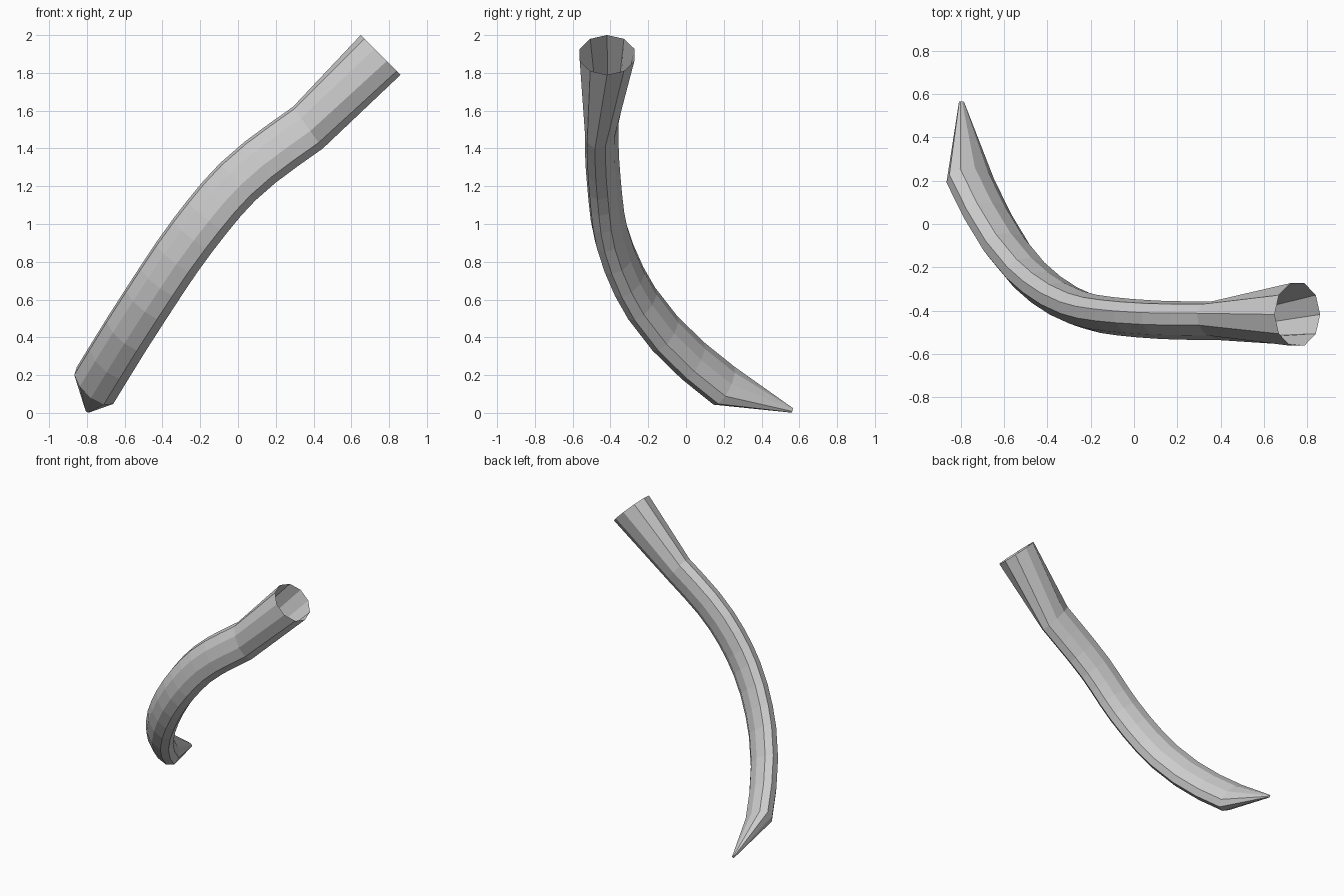
import bpy, bmesh, math
from mathutils import Vector

if "Cube" in bpy.data.objects:
    bpy.data.objects.remove(bpy.data.objects["Cube"])

SIDES = 10
STEPS = 3   # rings per path span

# Centre line of the curved body
path = [Vector(p) for p in [
    (0.37, -0.447, 1.51), (0.0, -0.435, 1.225), (-0.24, -0.395, 0.94),
    (-0.485, -0.235, 0.58), (-0.757, 0.2, 0.145)]]
start_dir = Vector((-0.81, 0.0, -0.58)).normalized()
end_dir = Vector((-0.345, 0.755, -0.56)).normalized()
dirs = [start_dir]
for a, b, c in zip(path, path[1:], path[2:]):
    d1, d2 = b - a, c - b
    dirs.append((d1 / d1.length ** 2 + d2 / d2.length ** 2).normalized())
dirs.append(end_dir)


def hermite(p0, t0, p1, t1, u):
    """Point and direction on a smooth span."""
    k = (p1 - p0).length
    pos = (p0 * (2*u**3 - 3*u**2 + 1) + t0 * k * (u**3 - 2*u**2 + u)
           + p1 * (3*u**2 - 2*u**3) + t1 * k * (u**3 - u**2))
    tan = (p0 * (6*u**2 - 6*u) + t0 * k * (3*u**2 - 4*u + 1)
           + p1 * (6*u - 6*u**2) + t1 * k * (3*u**2 - 2*u))
    return pos, tan.normalized()


def ring(bm, centre, tangent, wide_axis, wide, thin):
    """Elliptical ring of vertices across the path."""
    m = (wide_axis - tangent * wide_axis.dot(tangent)).normalized()
    n = tangent.cross(m)
    angles = [2 * math.pi * i / SIDES for i in range(SIDES)]
    return [bm.verts.new(centre + m * wide * math.cos(a) + n * thin * math.sin(a))
            for a in angles]


bm = bmesh.new()
wide_axis = Vector((0.70, -0.24, -0.66))

# Open round mouth
rings = [ring(bm, Vector((0.755, -0.418, 1.895)), Vector((-0.707, 0, -0.707)),
              Vector((0.7, 0, -0.7)), 0.149, 0.152)]

# Flattened curved body
spans = len(path) - 1
for s in range(spans):
    for i in range(STEPS + (s == spans - 1)):
        pos, tan = hermite(path[s], dirs[s], path[s + 1], dirs[s + 1], i / STEPS)
        rings.append(ring(bm, pos, tan, wide_axis, 0.14, 0.085))

# Pointed tip
rings.append(ring(bm, Vector((-0.797, 0.563, 0.013)), Vector((-0.1, 0.94, -0.33)).normalized(),
                  wide_axis, 0.015, 0.009))

for r0, r1 in zip(rings, rings[1:]):
    for i in range(SIDES):
        j = (i + 1) % SIDES
        bm.faces.new((r0[i], r0[j], r1[j], r1[i]))
bm.faces.new(rings[-1])
bmesh.ops.recalc_face_normals(bm, faces=bm.faces)

mesh = bpy.data.meshes.new("curved_horn")
bm.to_mesh(mesh)
bm.free()
horn = bpy.data.objects.new("curved_horn", mesh)
bpy.context.collection.objects.link(horn)
